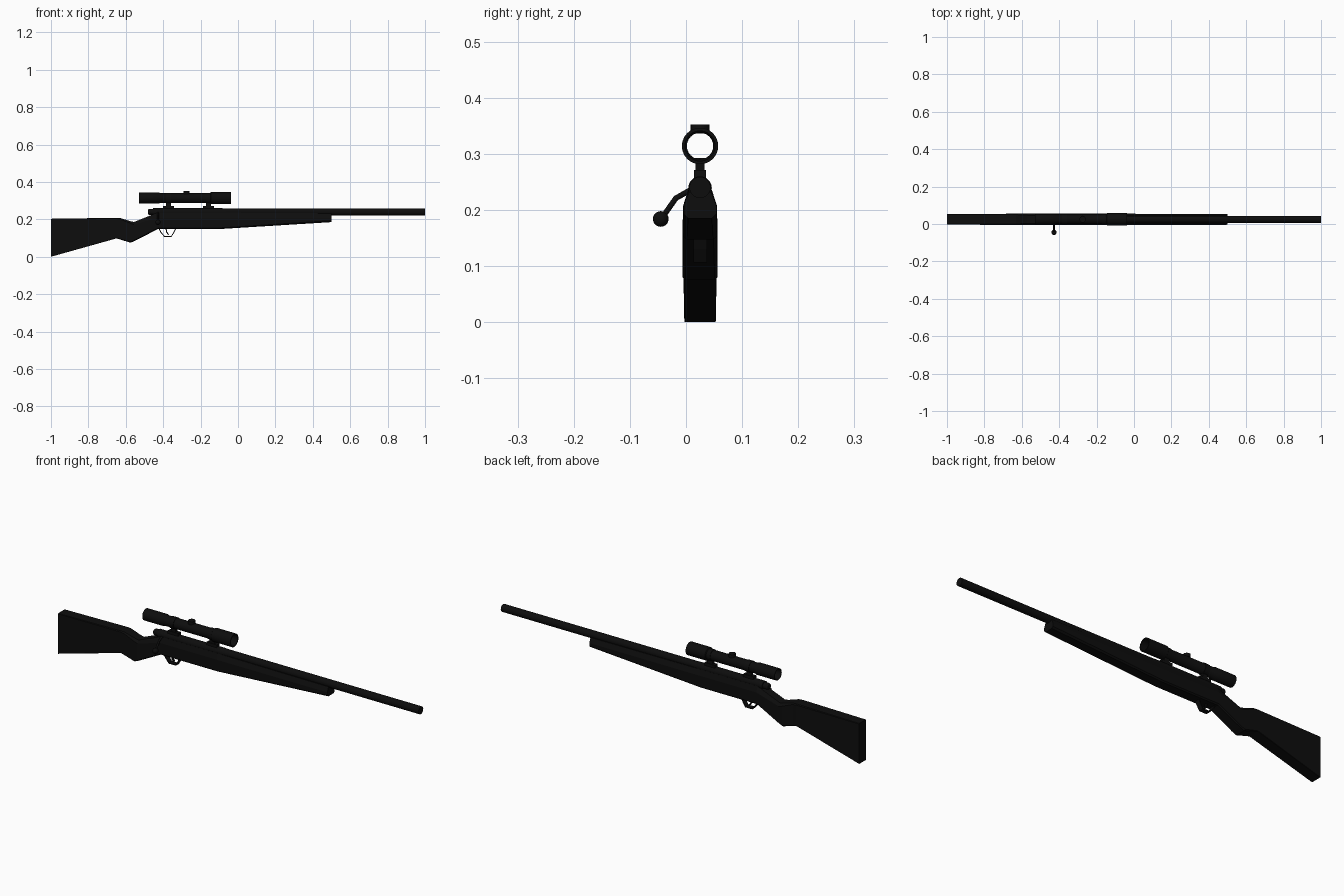
import bpy, bmesh, math
from mathutils import Vector

if "Cube" in bpy.data.objects:
    bpy.data.objects.remove(bpy.data.objects["Cube"], do_unlink=True)

MID = 0.025      # y of the centre plane
BORE = 0.24      # height of the barrel axis
SIGHT = 0.314    # height of the scope axis

black = bpy.data.materials.new("matte black")
black.use_nodes = True
colour = (0.004, 0.004, 0.004, 1)
black.diffuse_color = colour
bsdf = black.node_tree.nodes["Principled BSDF"]
bsdf.inputs["Base Color"].default_value = colour
bsdf.inputs["Roughness"].default_value = 0.6


def finish(name, bm, smooth=False):
    bmesh.ops.recalc_face_normals(bm, faces=bm.faces)
    mesh = bpy.data.meshes.new(name)
    bm.to_mesh(mesh)
    bm.free()
    mesh.materials.append(black)
    obj = bpy.data.objects.new(name, mesh)
    bpy.context.collection.objects.link(obj)
    if smooth:
        bpy.ops.object.select_all(action='DESELECT')
        obj.select_set(True)
        bpy.context.view_layer.objects.active = obj
        bpy.ops.object.shade_smooth_by_angle(angle=math.radians(40))
    return obj


def loft(name, rings, closed=False, smooth=False):
    """Skin a list of rings; cap the ends, or join last to first."""
    bm = bmesh.new()
    rows = [[bm.verts.new(p) for p in ring] for ring in rings]
    pairs = list(zip(rows, rows[1:]))
    if closed:
        pairs.append((rows[-1], rows[0]))
    else:
        bm.faces.new(rows[0])
        bm.faces.new(rows[-1])
    n = len(rows[0])
    for a, b in pairs:
        for i in range(n):
            j = (i + 1) % n
            bm.faces.new((a[i], a[j], b[j], b[i]))
    return finish(name, bm, smooth)


def lathe(name, profile, z, closed=False, sides=20):
    """Turn (x, radius) pairs about a lengthwise axis."""
    angles = [2 * math.pi * i / sides for i in range(sides)]
    rings = [[(x, MID + r * math.cos(a), z + r * math.sin(a)) for a in angles]
             for x, r in profile]
    return loft(name, rings, closed, True)


def box(name, centre, size):
    bm = bmesh.new()
    bmesh.ops.create_cube(bm, size=1)
    for v in bm.verts:
        v.co = Vector(centre) + Vector(s * c for s, c in zip(size, v.co))
    return finish(name, bm)


def upright(name, x, z0, z1, radius):
    angles = [2 * math.pi * i / 16 for i in range(16)]
    loft(name, [[(x + radius * math.cos(a), MID + radius * math.sin(a), z)
                 for a in angles] for z in (z0, z1)], smooth=True)


def stock_section(x, low, high, half, top_half, top_cut, low_cut):
    side = [(half - low_cut, low), (half, low + low_cut),
            (half, high - top_cut), (top_half, high)]
    outline = side + [(-y, z) for y, z in reversed(side)]
    return [(x, MID + y, z) for y, z in outline]


# Stock: butt, wrist and tapering fore-end
loft("stock", [stock_section(*s) for s in (
    (-1.0, 0.0, 0.203, 0.028, 0.026, 0.002, 0.001),
    (-0.65, 0.098, 0.208, 0.030, 0.026, 0.004, 0.002),
    (-0.63, 0.092, 0.207, 0.030, 0.025, 0.006, 0.003),
    (-0.575, 0.075, 0.190, 0.031, 0.022, 0.012, 0.005),
    (-0.555, 0.083, 0.186, 0.031, 0.021, 0.014, 0.005),
    (-0.43, 0.147, 0.236, 0.030, 0.021, 0.028, 0.006),
    (-0.115, 0.147, 0.236, 0.030, 0.021, 0.028, 0.006),
    (0.5, 0.185, 0.232, 0.029, 0.020, 0.024, 0.008))])

# Barrel, receiver and the plug at its rear
lathe("barrel", [(-0.15, 0.019), (1.0, 0.019)], BORE)
lathe("receiver", [(-0.455, 0.021), (-0.1, 0.021), (-0.06, 0.019)], BORE - 0.001)
lathe("bolt_shroud", [(-0.482, 0.012), (-0.475, 0.016), (-0.45, 0.016)], BORE)

# Hollow scope: eyepiece, tube and front bell
lathe("scope", [(-0.53, 0.029), (-0.42, 0.029), (-0.415, 0.0255),
                (-0.15, 0.0255), (-0.145, 0.0325), (-0.038, 0.0325),
                (-0.038, 0.027), (-0.145, 0.0235), (-0.42, 0.0235),
                (-0.53, 0.0255)], SIGHT, closed=True, sides=24)
upright("scope_turret", -0.275, 0.336, 0.352, 0.017)

# Scope mounts
for label, x in (("rear", -0.372), ("front", -0.157)):
    box(label + "_mount_base", (x, MID, 0.263), (0.058, 0.022, 0.016))
    box(label + "_mount_post", (x, MID, 0.279), (0.026, 0.016, 0.028))
    lathe(label + "_mount_ring", [(x - 0.013, 0.028), (x + 0.013, 0.028),
          (x + 0.013, 0.0245), (x - 0.013, 0.0245)], SIGHT, closed=True)

# Bolt handle, a bent rod with a ball
curve = bpy.data.curves.new("bolt_handle", 'CURVE')
curve.dimensions = '3D'
curve.bevel_depth = 0.005
curve.bevel_resolution = 2
curve.use_fill_caps = True
path = [(-0.428, 0.012, 0.238), (-0.428, -0.018, 0.221), (-0.428, -0.042, 0.187)]
spline = curve.splines.new('POLY')
spline.points.add(len(path) - 1)
for point, co in zip(spline.points, path):
    point.co = (*co, 1)
curve.materials.append(black)
bpy.context.collection.objects.link(bpy.data.objects.new("bolt_handle", curve))

bm = bmesh.new()
bmesh.ops.create_uvsphere(bm, u_segments=16, v_segments=10, radius=0.014)
bmesh.ops.translate(bm, verts=bm.verts, vec=(-0.428, -0.045, 0.184))
finish("bolt_ball", bm, True)


def strap(name, points, half, thick):
    """Flat band following (x, z) points, thickened across its path."""
    rings = []
    for i, p in enumerate(points):
        a, b = points[max(i - 1, 0)], points[min(i + 1, len(points) - 1)]
        d = Vector((b[0] - a[0], b[1] - a[1])).normalized() * thick / 2
        rings.append([(p[0] - s * d.y, MID + y, p[1] + s * d.x)
                      for s, y in ((1, -half), (1, half), (-1, half), (-1, -half))])
    loft(name, rings)


# Trigger guard and trigger
strap("trigger_guard", [(-0.422, 0.15), (-0.413, 0.132), (-0.394, 0.109),
                        (-0.356, 0.109), (-0.342, 0.132), (-0.334, 0.15)], 0.012, 0.005)
strap("trigger", [(-0.385, 0.15), (-0.381, 0.132), (-0.372, 0.118)], 0.005, 0.006)
